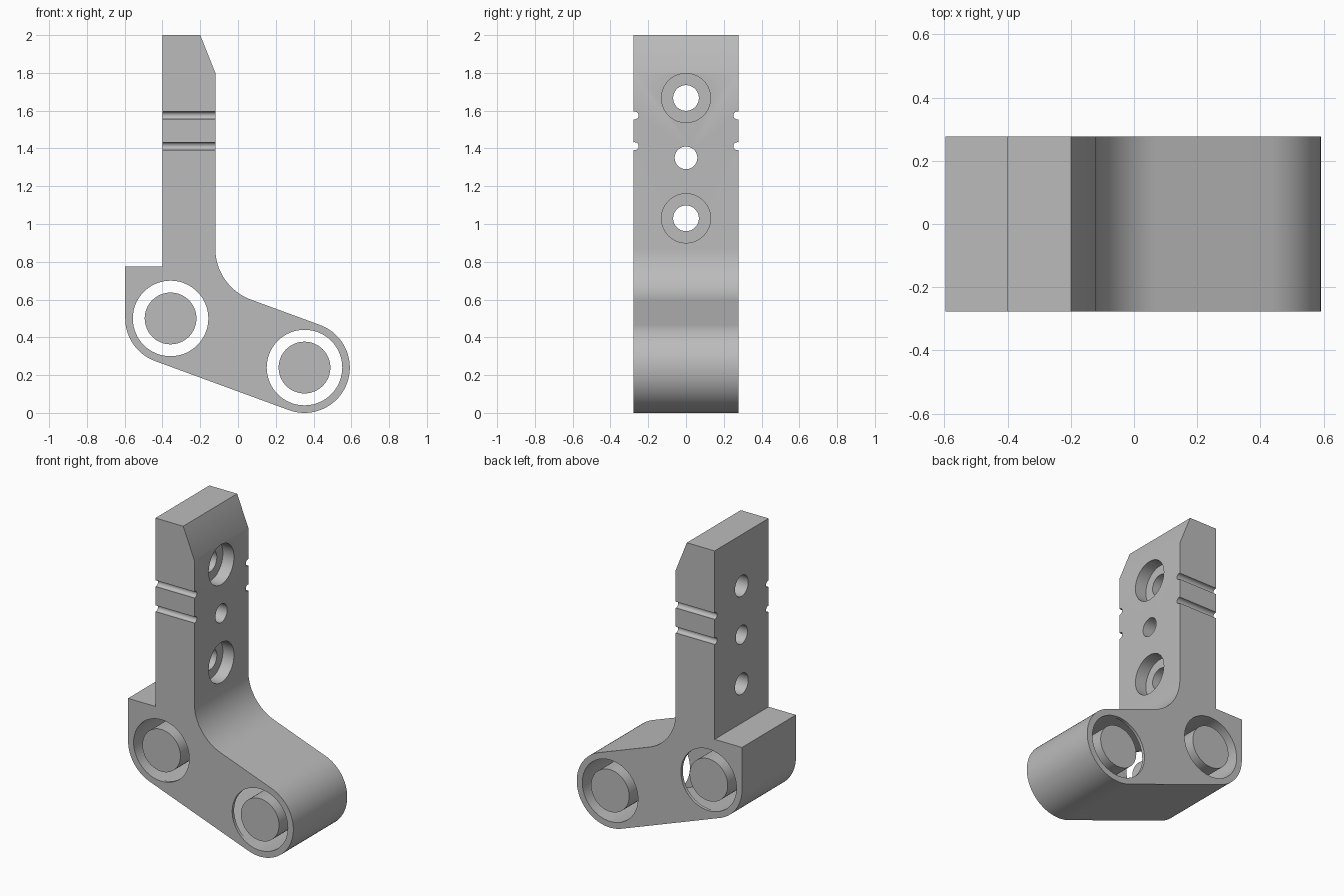
import bpy, bmesh
from math import pi, sin, cos, atan2
from mathutils import Vector

old = bpy.data.objects.get("Cube")
if old:
    bpy.data.objects.remove(old, do_unlink=True)

HALF = 0.277                      # half of the depth
REAR = Vector((-0.357, 0.5))      # pivot centres in the x-z plane
FRONT = Vector((0.352, 0.24))
RIM, BORE, PIN = 0.24, 0.2, 0.137

grey = bpy.data.materials.new("plain grey")
grey.use_nodes = True
grey.diffuse_color = (0.5, 0.5, 0.5, 1)
grey.node_tree.nodes["Principled BSDF"].inputs["Base Color"].default_value = (0.5, 0.5, 0.5, 1)


def arc(c, r, a, b, n=24):
    return [(c[0] + r * cos(a + (b - a) * i / n), c[1] + r * sin(a + (b - a) * i / n))
            for i in range(n + 1)]


def prism(name, points, half):
    """Extrude an x-z outline symmetrically along y."""
    bm = bmesh.new()
    face = bm.faces.new([bm.verts.new((x, -half, z)) for x, z in points])
    out = bmesh.ops.extrude_face_region(bm, geom=[face])
    verts = [v for v in out["geom"] if isinstance(v, bmesh.types.BMVert)]
    bmesh.ops.translate(bm, verts=verts, vec=(0, 2 * half, 0))
    bmesh.ops.recalc_face_normals(bm, faces=bm.faces)
    mesh = bpy.data.meshes.new(name)
    bm.to_mesh(mesh)
    bm.free()
    mesh.materials.append(grey)
    ob = bpy.data.objects.new(name, mesh)
    bpy.context.collection.objects.link(ob)
    return ob


def cylinder(name, c, r, half, along_x=False):
    ob = prism(name, arc((0, 0), r, 0, 2 * pi, 64)[:-1], half)
    if along_x:
        ob.rotation_euler.z = pi / 2
    ob.location = c
    return ob


def activate(ob):
    bpy.ops.object.select_all(action='DESELECT')
    ob.select_set(True)
    bpy.context.view_layer.objects.active = ob


def cut(body, cutter):
    cutter.hide_render = True
    mod = body.modifiers.new("cut", 'BOOLEAN')
    mod.object, mod.operation, mod.solver = cutter, 'DIFFERENCE', 'EXACT'
    activate(body)
    bpy.ops.object.modifier_apply(modifier=mod.name)
    bpy.data.objects.remove(cutter, do_unlink=True)


def smooth(ob):
    activate(ob)
    bpy.ops.object.shade_smooth_by_angle(angle=0.5)


# Bracket outline: upright blade, inner fillet and rounded sloping foot
axis = (FRONT - REAR).normalized()
tilt = atan2(axis.y, axis.x)
up = Vector((-axis.y, axis.x))
blade_l, blade_r, fillet_z = -0.4, -0.12, 0.87
fillet_r = (up.x * blade_r + up.y * fillet_z - up.dot(FRONT) - RIM) / (1 - up.x)
outline = [(REAR.x - RIM, 0.775), (blade_l, 0.775), (blade_l, 2), (-0.2, 2), (blade_r, 1.8)]
outline += arc((blade_r + fillet_r, fillet_z), fillet_r, pi, 1.5 * pi + tilt)
outline += arc(FRONT, RIM, pi / 2 + tilt, tilt - pi / 2, 40)
outline += arc(REAR, RIM, tilt - pi / 2, -pi)
bracket = prism("bracket", outline, HALF)

# Hollow slot that joins the two pivots inside the foot
slot = arc(FRONT, 0.19, tilt + pi / 2, tilt - pi / 2) + arc(REAR, 0.19, tilt - pi / 2, tilt - 1.5 * pi)
cut(bracket, prism("slot_cutter", slot, HALF - 0.02))

# Pivot bores with a loose pin in each
for name, c in (("rear_pin", REAR), ("front_pin", FRONT)):
    spot = (c.x, 0, c.y)
    cut(bracket, cylinder("bore_cutter", spot, BORE, HALF + 0.1))
    smooth(cylinder(name, spot, PIN, HALF))

# Screw holes through the blade, the outer two counterbored
for z, r in ((1.03, 0.068), (1.35, 0.06), (1.667, 0.068)):
    cut(bracket, cylinder("hole_cutter", (-0.26, 0, z), r, 0.3, True))
for z in (1.03, 1.667):
    cut(bracket, cylinder("counterbore_cutter", (blade_r, 0, z), 0.13, 0.08, True))

# Round grooves across both edges of the blade
for z in (1.412, 1.575):
    for side in (-1, 1):
        cut(bracket, cylinder("groove_cutter", (-0.26, side * 0.272, z), 0.021, 0.3, True))
smooth(bracket)
